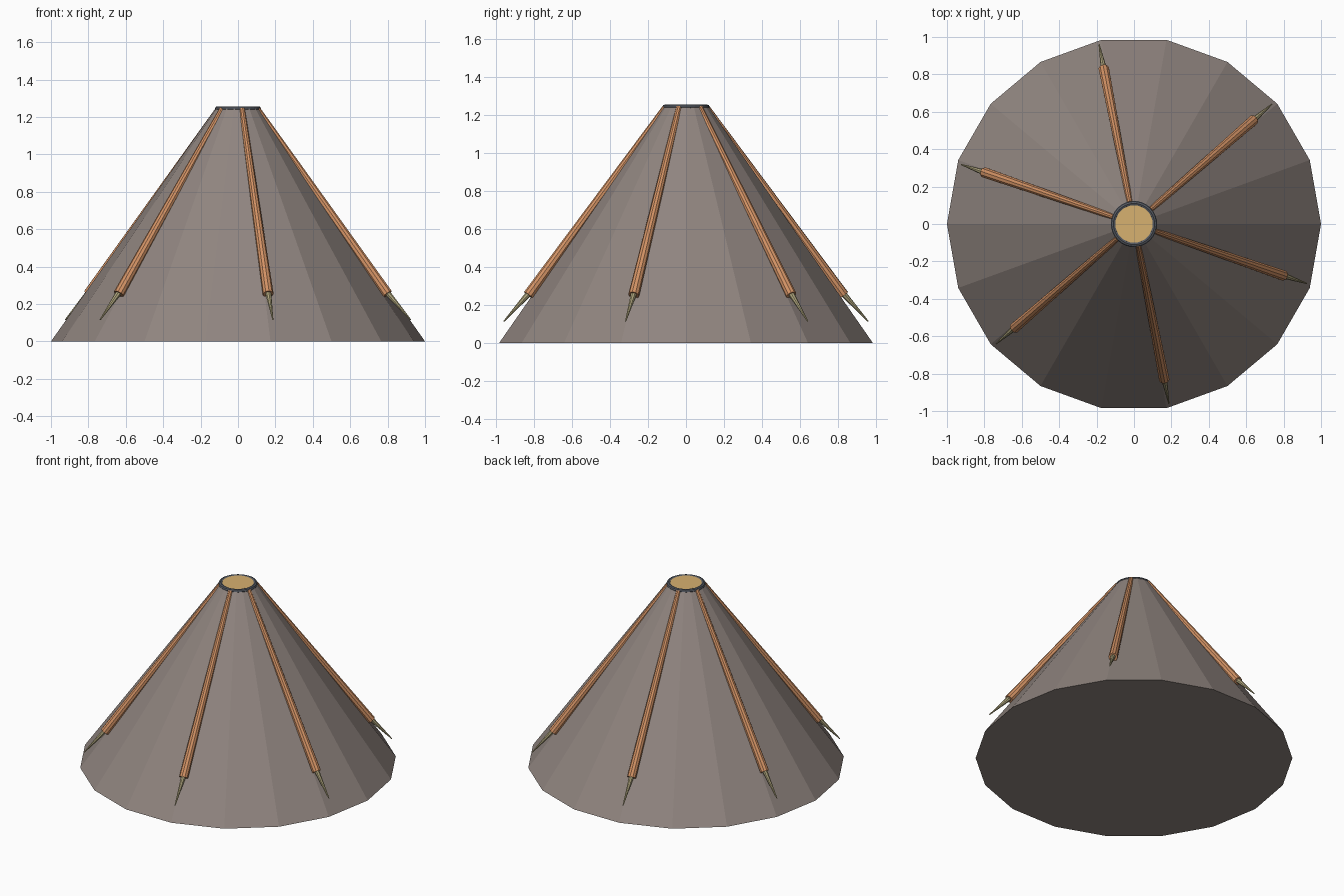
import bpy, math
from mathutils import Vector

if "Cube" in bpy.data.objects:
    bpy.data.objects.remove(bpy.data.objects["Cube"])


def material(name, color):
    m = bpy.data.materials.new(name)
    m.diffuse_color = (*color, 1)
    m.use_nodes = True
    m.node_tree.nodes["Principled BSDF"].inputs["Base Color"].default_value = m.diffuse_color
    return m


STONE = material("stone", (0.28, 0.235, 0.215))
COPPER = material("copper", (0.65, 0.29, 0.13))
BRASS = material("brass", (0.42, 0.37, 0.2))
STEEL = material("dark_steel", (0.09, 0.1, 0.12))
GOLD = material("gold", (0.68, 0.44, 0.16))


def finish(name, mat):
    ob = bpy.context.object
    ob.name = name
    ob.data.materials.append(mat)
    return ob


def rod(name, p, q, r1, r2, sides, mat):
    """Tapered cylinder from p (radius r1) to q (radius r2)."""
    p, q = Vector(p), Vector(q)
    bpy.ops.mesh.primitive_cone_add(vertices=sides, radius1=r1, radius2=r2,
                                    depth=(q - p).length, location=(p + q) / 2)
    ob = finish(name, mat)
    ob.rotation_euler = (q - p).to_track_quat('Z', 'Y').to_euler()
    return ob


# Faceted cone body, vertices on the x axis
bpy.ops.mesh.primitive_cone_add(vertices=18, radius1=1, radius2=0.117, depth=1.25,
                                location=(0, 0, 0.625), rotation=(0, 0, math.radians(10)))
finish("cone_body", STONE)

# Six tapered ribs with pointed tips
for i in range(6):
    a = math.radians(41 + 60 * i)

    def at(r, z):
        return (r * math.cos(a), r * math.sin(a), z)

    rod(f"rib_{i + 1}", at(0.845, 0.253), at(0.112, 1.24), 0.029, 0.016, 10, COPPER)
    rod(f"rib_tip_{i + 1}", at(0.84, 0.265), at(0.977, 0.115), 0.017, 0.003, 8, BRASS)

# Ring and disc on top
bpy.ops.mesh.primitive_torus_add(major_segments=32, minor_segments=8, major_radius=0.11,
                                 minor_radius=0.014, location=(0, 0, 1.243))
finish("top_ring", STEEL)
bpy.ops.mesh.primitive_cylinder_add(vertices=32, radius=0.1, depth=0.012, location=(0, 0, 1.247))
finish("top_disc", GOLD)
